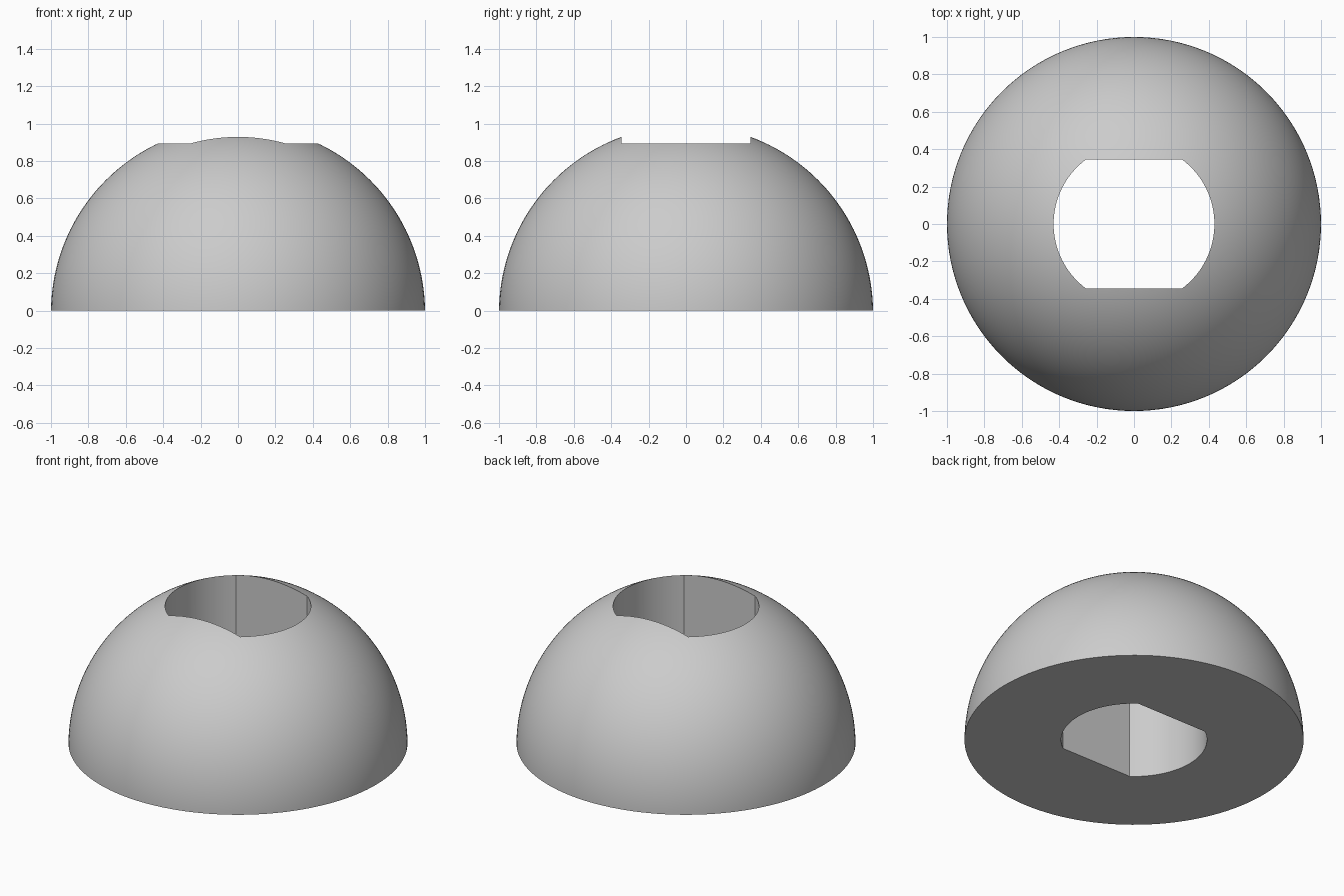
import bpy, bmesh, math

default = bpy.data.objects.get("Cube")
if default:
    bpy.data.objects.remove(default, do_unlink=True)

HOLE_R, FLAT_Y, SINK = 0.43, 0.345, 0.01

grey = bpy.data.materials.new("light_grey")
grey.use_nodes = True
colour = (0.6, 0.6, 0.6, 1)
grey.diffuse_color = colour
grey.node_tree.nodes["Principled BSDF"].inputs["Base Color"].default_value = colour


def add_object(name, bm):
    bmesh.ops.recalc_face_normals(bm, faces=bm.faces)
    mesh = bpy.data.meshes.new(name)
    bm.to_mesh(mesh)
    bm.free()
    mesh.materials.append(grey)
    obj = bpy.data.objects.new(name, mesh)
    bpy.context.collection.objects.link(obj)
    return obj


# Solid dome: a sphere cut just above its equator and capped
bm = bmesh.new()
bmesh.ops.create_uvsphere(bm, u_segments=128, v_segments=96, radius=1)
bmesh.ops.translate(bm, verts=bm.verts, vec=(0, 0, -SINK))
cut = bmesh.ops.bisect_plane(bm, geom=bm.verts[:] + bm.edges[:] + bm.faces[:],
                             plane_co=(0, 0, 0), plane_no=(0, 0, 1), clear_inner=True)
rim = [e for e in cut["geom_cut"] if isinstance(e, bmesh.types.BMEdge)]
bmesh.ops.contextual_create(bm, geom=rim)
dome = add_object("dome", bm)

# Double-flat shaft hole: two arcs joined by flat front and back walls
bm = bmesh.new()
half = math.asin(FLAT_Y / HOLE_R)
steps = 32
outline = []
for start in (0, math.pi):
    for i in range(steps + 1):
        a = start - half + 2 * half * i / steps
        outline.append(bm.verts.new((HOLE_R * math.cos(a), HOLE_R * math.sin(a), -1)))
base = bm.faces.new(outline)
wall = bmesh.ops.extrude_face_region(bm, geom=[base])
top = [v for v in wall["geom"] if isinstance(v, bmesh.types.BMVert)]
bmesh.ops.translate(bm, verts=top, vec=(0, 0, 3))
cutter = add_object("hole_cutter", bm)
cutter.hide_render = True

# Cut the hole through and keep its edges sharp
bore = dome.modifiers.new("shaft_hole", "BOOLEAN")
bore.operation = "DIFFERENCE"
bore.solver = "EXACT"
bore.object = cutter
bpy.ops.object.select_all(action="DESELECT")
dome.select_set(True)
bpy.context.view_layer.objects.active = dome
bpy.ops.object.modifier_apply(modifier=bore.name)
bpy.data.objects.remove(cutter, do_unlink=True)
bpy.ops.object.shade_smooth_by_angle(angle=math.radians(30))
